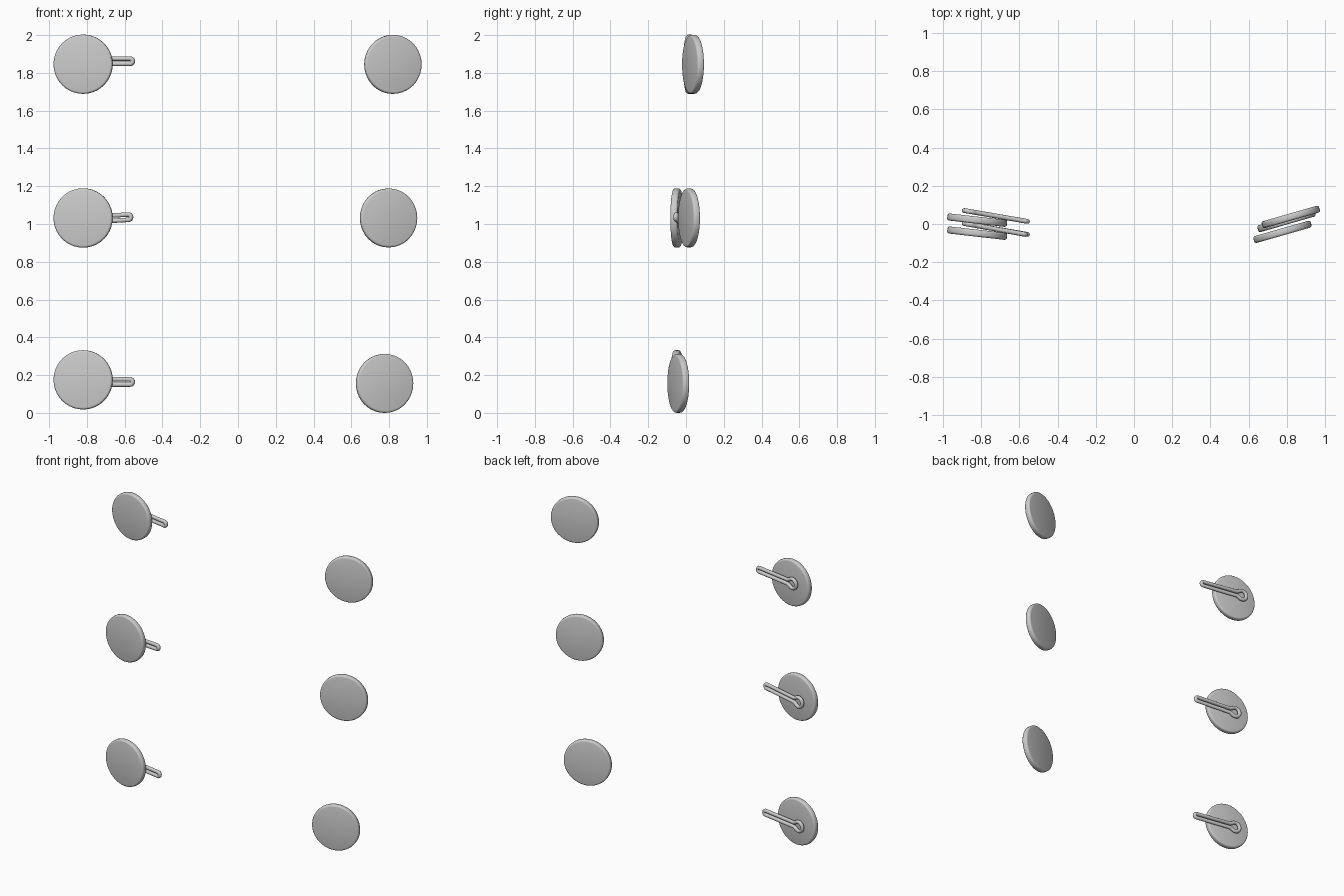
import bpy, bmesh
from math import sin, cos, pi, radians
from mathutils import Matrix, Vector

if "Cube" in bpy.data.objects:
    bpy.data.objects.remove(bpy.data.objects["Cube"])


def smooth(ob):
    bpy.ops.object.select_all(action='DESELECT')
    ob.select_set(True)
    bpy.context.view_layer.objects.active = ob
    bpy.ops.object.shade_smooth_by_angle(angle=radians(50))


# Round button with softened rims, turned about the vertical axis
def button(name, loc, radius, turn, thick=0.037):
    bm = bmesh.new()
    bmesh.ops.create_cone(bm, cap_ends=True, segments=40, radius1=radius,
                          radius2=radius, depth=thick)
    rims = [e for e in bm.edges if abs(e.verts[0].co.z - e.verts[1].co.z) < 1e-5]
    bmesh.ops.bevel(bm, geom=rims, offset=0.011, segments=3, profile=0.5,
                    affect='EDGES')
    bm.transform(Matrix.Rotation(turn, 4, 'Z') @ Matrix.Rotation(pi / 2, 4, 'X'))
    me = bpy.data.meshes.new(name)
    bm.to_mesh(me)
    bm.free()
    ob = bpy.data.objects.new(name, me)
    ob.location = loc
    bpy.context.collection.objects.link(ob)
    smooth(ob)


# Cord loop: open eye behind the button, two strands and a rounded tip
def cord_loop(name, eye, tip, half=0.014, ring=0.032, cord=0.0125):
    eye, tip = Vector(eye), Vector(tip)
    axis = tip - eye
    length = axis.length
    axis.normalize()
    side = Vector((0, 1, 0)).cross(axis).normalized()
    pts = []
    for i in range(13):
        a = radians(45 + 270 * i / 12)
        pts.append((ring * cos(a), ring * sin(a)))
    pts.append((0.04, -half))
    for i in range(9):
        a = -pi / 2 + pi * i / 8
        pts.append((length + half * cos(a), half * sin(a)))
    pts.append((0.04, half))
    cu = bpy.data.curves.new(name, 'CURVE')
    cu.dimensions = '3D'
    cu.bevel_depth = cord
    cu.bevel_resolution = 3
    sp = cu.splines.new('POLY')
    sp.points.add(len(pts) - 1)
    for p, (u, v) in zip(sp.points, pts):
        p.co = (*(eye + axis * u - side * v), 1)
    sp.use_cyclic_u = True
    ob = bpy.data.objects.new(name, cu)
    bpy.context.collection.objects.link(ob)


# Left column: buttons with cord loops behind them
left = [("top", 0.02, 1.846, 1.862, 1.862, -0.571),
        ("middle", -0.048, 1.032, 1.02, 1.036, -0.58),
        ("bottom", -0.048, 0.175, 0.164, 0.164, -0.571)]
for label, y, z, eye_z, tip_z, tip_x in left:
    button("left_button_" + label, (-0.82, y, z), 0.157, radians(-6.5))
    cord_loop("cord_loop_" + label, (-0.856, y + 0.045, eye_z),
              (tip_x, y - 0.004, tip_z))

# Right column: plain buttons following a slight slope
right = [("top", 0.82, 0.037, 1.845), ("middle", 0.797, 0.016, 1.032),
         ("bottom", 0.776, -0.041, 0.156)]
for label, x, y, z in right:
    button("right_button_" + label, (x, y, z), 0.156, radians(16))
